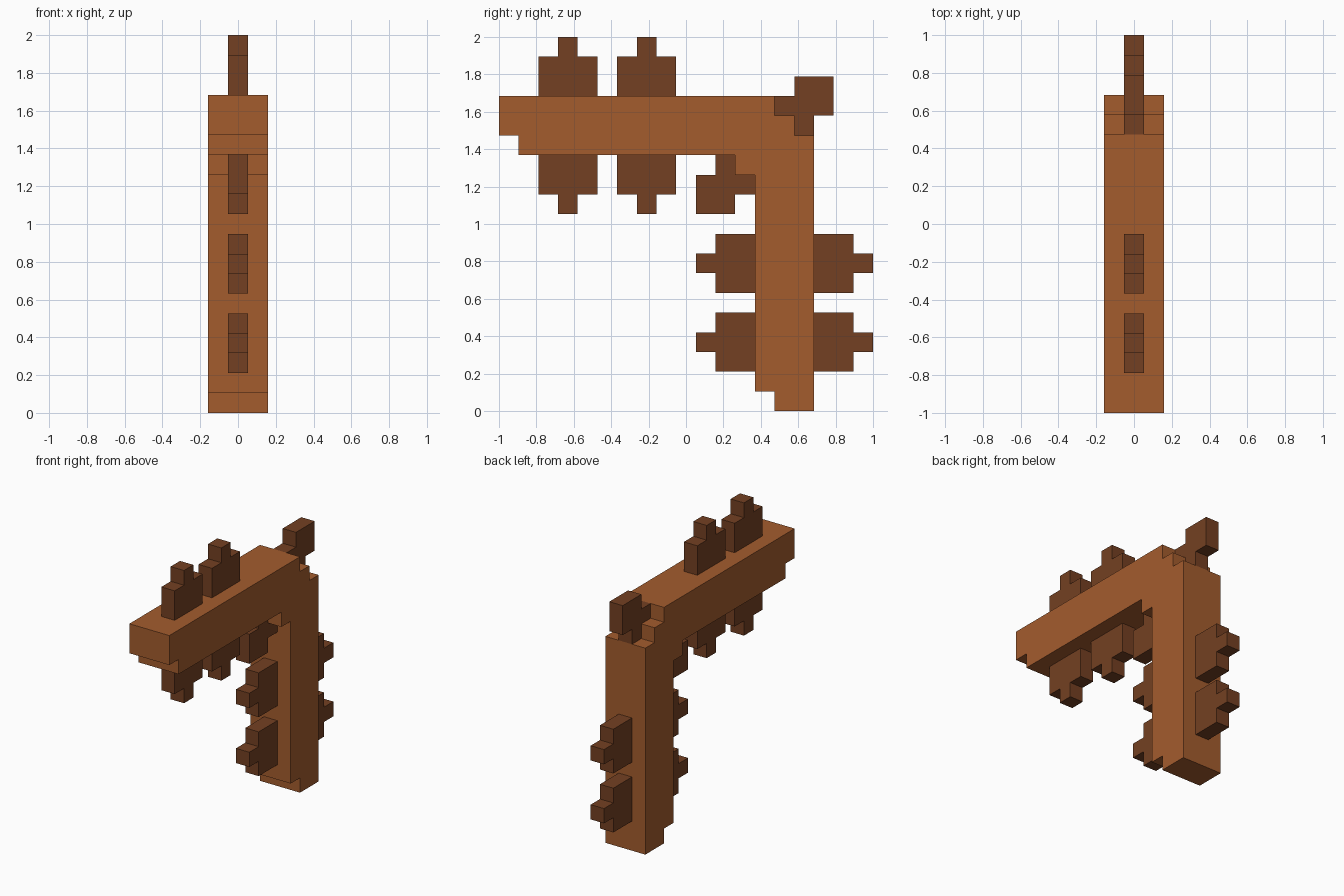
import bpy
import bmesh

cube = bpy.data.objects.get("Cube")
if cube:
    bpy.data.objects.remove(cube, do_unlink=True)

U = 2 / 19  # one grid step of the blocky design


def material(name, rgb):
    m = bpy.data.materials.new(name)
    m.use_nodes = True
    m.diffuse_color = (*rgb, 1)
    m.node_tree.nodes["Principled BSDF"].inputs["Base Color"].default_value = (*rgb, 1)
    return m


BARK = material("light brown", (0.371, 0.107, 0.027))
DARK = material("dark brown", (0.174, 0.051, 0.016))


def slab(name, outline, width, mat):
    """Extrude a side outline, given in grid steps (y, z), across x."""
    bm = bmesh.new()
    half = width * U / 2
    face = bm.faces.new([bm.verts.new((-half, y * U - 1, z * U)) for y, z in outline])
    ext = bmesh.ops.extrude_face_region(bm, geom=[face])
    verts = [g for g in ext["geom"] if isinstance(g, bmesh.types.BMVert)]
    bmesh.ops.translate(bm, verts=verts, vec=(2 * half, 0, 0))
    bmesh.ops.recalc_face_normals(bm, faces=bm.faces)
    mesh = bpy.data.meshes.new(name)
    bm.to_mesh(mesh)
    bm.free()
    mesh.materials.append(mat)
    obj = bpy.data.objects.new(name, mesh)
    bpy.context.collection.objects.link(obj)
    return obj


# Bent beam: arm and post in one stepped outline
slab("bent_beam", [
    (14, 0), (16, 0), (16, 14), (15, 14), (15, 15), (14, 15), (14, 16),
    (0, 16), (0, 14), (1, 14), (1, 13), (12, 13), (12, 12), (13, 12),
    (13, 1), (14, 1)], 3, BARK)

# Stepped spikes: outline as (along the beam, out from the beam)
SPIKE = [(0, 0), (3, 0), (3, 2), (2, 2), (2, 3), (1, 3), (1, 2), (0, 2)]
for i, start in enumerate((2, 6), 1):
    slab(f"arm_top_spike_{i}", [(start + a, 16 + o) for a, o in SPIKE], 1, DARK)
    slab(f"arm_bottom_spike_{i}", [(start + a, 13 - o) for a, o in SPIKE], 1, DARK)
    slab(f"post_back_spike_{i}", [(16 + o, start + a) for a, o in SPIKE], 1, DARK)
    slab(f"post_front_spike_{i}", [(13 - o, start + a) for a, o in SPIKE], 1, DARK)

# Diagonal spikes on the inside and outside of the bend
slab("inner_corner_spike", [
    (10, 10), (12, 10), (12, 11), (13, 11), (13, 12),
    (12, 12), (12, 13), (11, 13), (11, 12), (10, 12)], 1, DARK)
slab("outer_corner_spike", [
    (14, 15), (15, 15), (15, 14), (16, 14), (16, 15),
    (17, 15), (17, 17), (15, 17), (15, 16), (14, 16)], 1, DARK)
